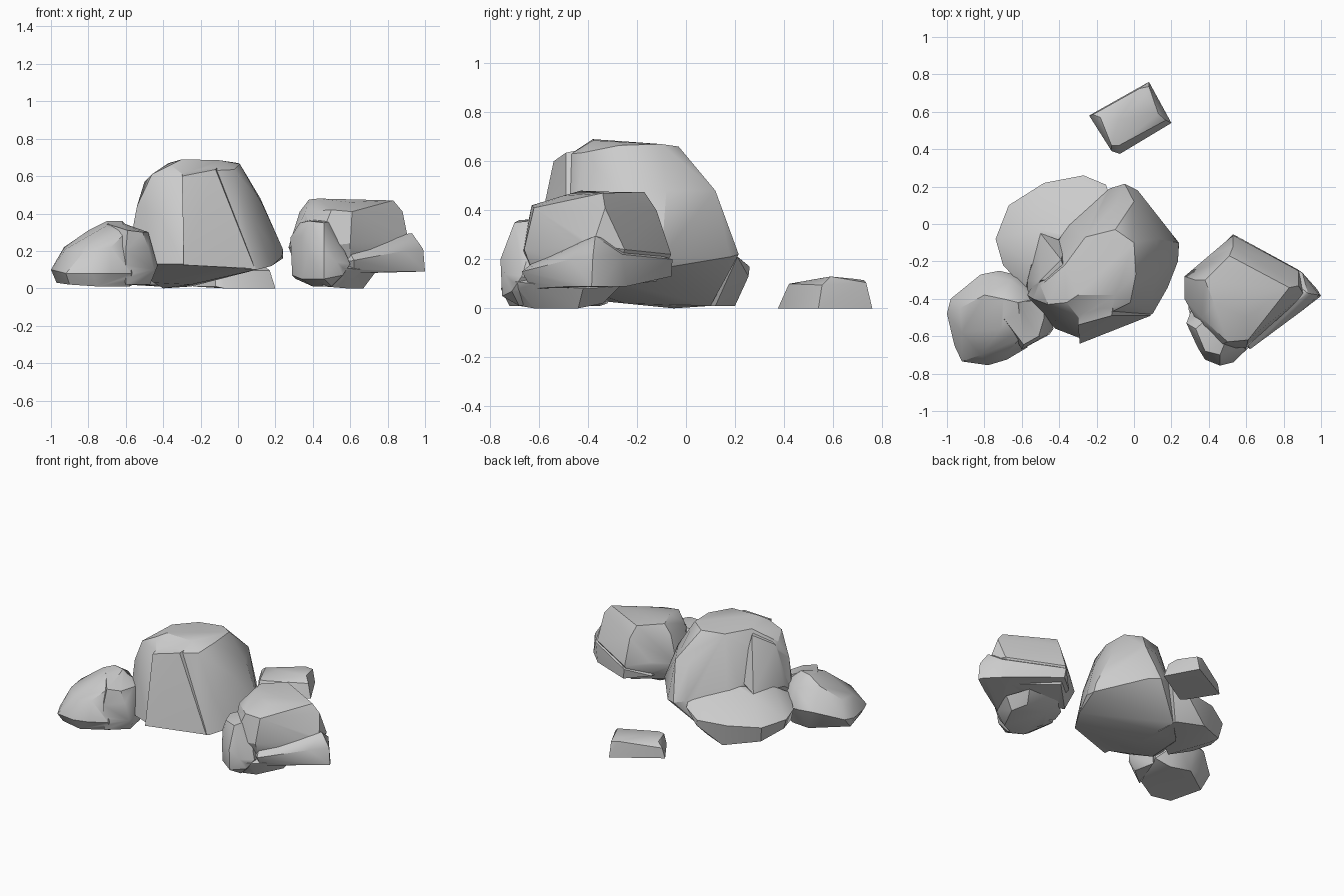
import bpy, bmesh, math


def chunk(name, points):
    """Convex stone chunk wrapped around a few corner points."""
    bm = bmesh.new()
    for p in points:
        bm.verts.new(p)
    r = bmesh.ops.convex_hull(bm, input=bm.verts[:])
    loose = {g for g in r["geom_interior"] + r["geom_unused"] if isinstance(g, bmesh.types.BMVert)}
    bmesh.ops.delete(bm, geom=list(loose), context='VERTS')
    bmesh.ops.dissolve_limit(bm, angle_limit=math.radians(3), verts=bm.verts[:], edges=bm.edges[:])
    bmesh.ops.recalc_face_normals(bm, faces=bm.faces[:])
    me = bpy.data.meshes.new(name)
    bm.to_mesh(me)
    bm.free()
    ob = bpy.data.objects.new(name, me)
    bpy.context.collection.objects.link(ob)
    return ob


def rock(name, *chunks):
    """Fuse chunks into one rock, smooth shaded with sharp breaks."""
    obs = [chunk(name if i == 0 else name + "_chunk", c) for i, c in enumerate(chunks)]
    base = obs[0]
    for o in obs[1:]:
        m = base.modifiers.new("fuse", 'BOOLEAN')
        m.operation, m.solver, m.object = 'UNION', 'EXACT', o
    if len(obs) > 1:
        bpy.context.view_layer.update()
        me = bpy.data.meshes.new_from_object(base.evaluated_get(bpy.context.evaluated_depsgraph_get()))
        base.modifiers.clear()
        base.data = me
        for o in obs[1:]:
            bpy.data.objects.remove(o)
    bpy.ops.object.select_all(action='DESELECT')
    base.select_set(True)
    bpy.context.view_layer.objects.active = base
    bpy.ops.object.shade_smooth_by_angle(angle=math.radians(30))
    return base


# Large boulder: tall dome, front slab, low shoulder behind left, left cheek
dome = [
    (-.36, -.42, .66), (-.30, -.38, .69), (-.10, -.38, .685), (-.37, -.22, .67),
    (-.26, -.07, .66), (-.10, -.03, .66), (.00, -.10, .67), (.01, -.27, .665),
    (-.46, -.43, .61), (-.50, -.33, .57), (-.02, -.42, .635), (-.30, -.50, .61), (-.12, -.47, .63),
    (-.54, -.40, .44), (-.51, -.27, .46), (-.24, .02, .46), (-.10, .10, .48), (.00, .12, .48),
    (.12, -.08, .48), (.13, -.25, .45), (.09, -.41, .35), (-.42, -.52, .40),
    (-.57, -.38, .28), (-.35, .00, .28), (-.13, .19, .24), (-.05, .215, .22), (.02, .18, .21),
    (.24, -.10, .21), (.235, -.20, .17), (.18, -.34, .12), (.10, -.48, .10), (.24, -.12, .16),
    (-.29, -.61, .13), (-.42, -.56, .13), (-.57, -.42, .12),
    (-.25, .10, .01), (-.40, -.05, .0), (-.45, -.35, .03), (-.25, -.25, .02)]
front_slab = [
    (-.30, -.54, .60), (-.12, -.49, .635), (-.30, -.38, .65), (-.10, -.36, .66),
    (-.30, -.575, .42), (-.29, -.64, .125), (.09, -.49, .105), (-.30, -.3, .11), (.05, -.3, .12)]
shoulder = [
    (-.50, -.03, .30), (-.38, -.06, .32), (-.28, .02, .30), (-.13, .15, .26), (-.55, -.22, .30),
    (-.74, -.08, .17), (-.70, -.22, .18), (-.67, .10, .16), (-.48, .22, .17), (-.27, .26, .17),
    (-.15, .21, .21), (-.58, -.35, .22),
    (-.72, -.08, .10), (-.65, .08, .05), (-.43, .20, .01), (-.26, .255, .13),
    (-.25, .12, .01), (-.60, .03, .02), (-.50, -.25, .02), (-.25, -.05, .01), (-.68, -.22, .10)]
cheek = [
    (-.50, -.05, .30), (-.39, -.19, .64), (-.36, -.1, .35), (-.50, -.30, .56),
    (-.57, -.30, .28), (-.57, -.42, .20), (-.35, -.30, .65), (-.3, -.2, .2)]
rock("large_boulder", dome, front_slab, shoulder, cheek)

# Left boulder: rounded body and a stepped side block
left_body = [
    (-.70, -.40, .36), (-.62, -.42, .36), (-.71, -.56, .33), (-.80, -.38, .31), (-.60, -.60, .30),
    (-.93, -.45, .22), (-.92, -.58, .21), (-.82, -.70, .20), (-.68, -.69, .22), (-.66, -.30, .29),
    (-1.0, -.48, .10), (-.98, -.40, .11), (-.82, -.27, .17), (-.72, -.25, .17), (-.60, -.28, .15),
    (-.96, -.65, .09), (-.92, -.735, .08), (-.78, -.755, .08), (-.68, -.725, .08), (-.57, -.66, .08),
    (-.97, -.48, .03), (-.90, -.70, .02), (-.75, -.72, .01), (-.58, -.62, .01), (-.52, -.40, .27),
    (-.50, -.38, .05), (-.60, -.35, .01), (-.75, -.32, .02)]
left_block = [
    (-.62, -.42, .35), (-.70, -.50, .345), (-.59, -.645, .31), (-.51, -.60, .30), (-.48, -.50, .30),
    (-.60, -.67, .20), (-.48, -.60, .22), (-.43, -.56, .12), (-.45, -.59, .10),
    (-.60, -.66, .02), (-.47, -.55, .02), (-.50, -.40, .02), (-.48, -.40, .28)]
rock("left_boulder", left_body, left_block)

# Right boulder: square upper block, jutting ledge, front lobe and foot
upper = [
    (.38, -.30, .475), (.51, -.17, .475), (.83, -.34, .47), (.60, -.50, .46), (.43, -.43, .48),
    (.33, -.30, .41), (.53, -.12, .40), (.88, -.33, .41), (.61, -.62, .41), (.50, -.63, .42), (.36, -.50, .41),
    (.27, -.28, .22), (.27, -.40, .22), (.40, -.17, .24), (.53, -.06, .22), (.88, -.25, .24),
    (.91, -.38, .26), (.60, -.66, .24), (.42, -.67, .22),
    (.32, -.32, .09), (.52, -.12, .11), (.80, -.30, .09), (.60, -.62, .14), (.84, -.44, .17)]
ledge = [
    (.99, -.38, .21), (1.0, -.385, .09), (.98, -.35, .09), (.90, -.26, .22), (.93, -.37, .295), (.89, -.47, .20),
    (.88, -.47, .09), (.62, -.67, .15), (.62, -.63, .08), (.60, -.62, .19), (.53, -.055, .20), (.54, -.06, .13),
    (.40, -.18, .14), (.87, -.24, .09), (.40, -.45, .10), (.45, -.40, .22)]
lobe = [
    (.33, -.56, .35), (.38, -.68, .36), (.46, -.70, .35), (.50, -.60, .36), (.40, -.50, .37),
    (.28, -.53, .27), (.34, -.66, .28), (.38, -.725, .20), (.46, -.757, .20), (.53, -.74, .14),
    (.29, -.52, .07), (.34, -.66, .05), (.46, -.75, .05), (.56, -.71, .07), (.60, -.67, .13),
    (.40, -.64, .01), (.50, -.68, .01), (.31, -.45, .05), (.55, -.45, .05), (.5, -.45, .3)]
foot = [
    (.46, -.68, .01), (.58, -.62, .0), (.67, -.44, .0), (.62, -.34, .02), (.45, -.35, .03), (.36, -.50, .03),
    (.73, -.42, .08), (.66, -.62, .10), (.66, -.27, .09), (.42, -.27, .09), (.30, -.38, .10), (.35, -.66, .08),
    (.56, -.71, .11), (.29, -.45, .08), (.5, -.45, .2)]
rock("right_boulder", upper, ledge, lobe, foot)

# Small slab stone at the back
small = [
    (-.24, .58, .01), (-.09, .385, .01), (-.12, .39, .01), (.20, .54, .0), (.08, .76, .0), (-.075, .375, .0),
    (-.22, .585, .08), (-.12, .42, .095), (-.08, .42, .10), (.17, .555, .095), (.08, .735, .105), (.03, .725, .115),
    (-.18, .57, .11), (-.08, .56, .125), (.13, .59, .13), (.06, .69, .12)]
rock("small_stone", small)
